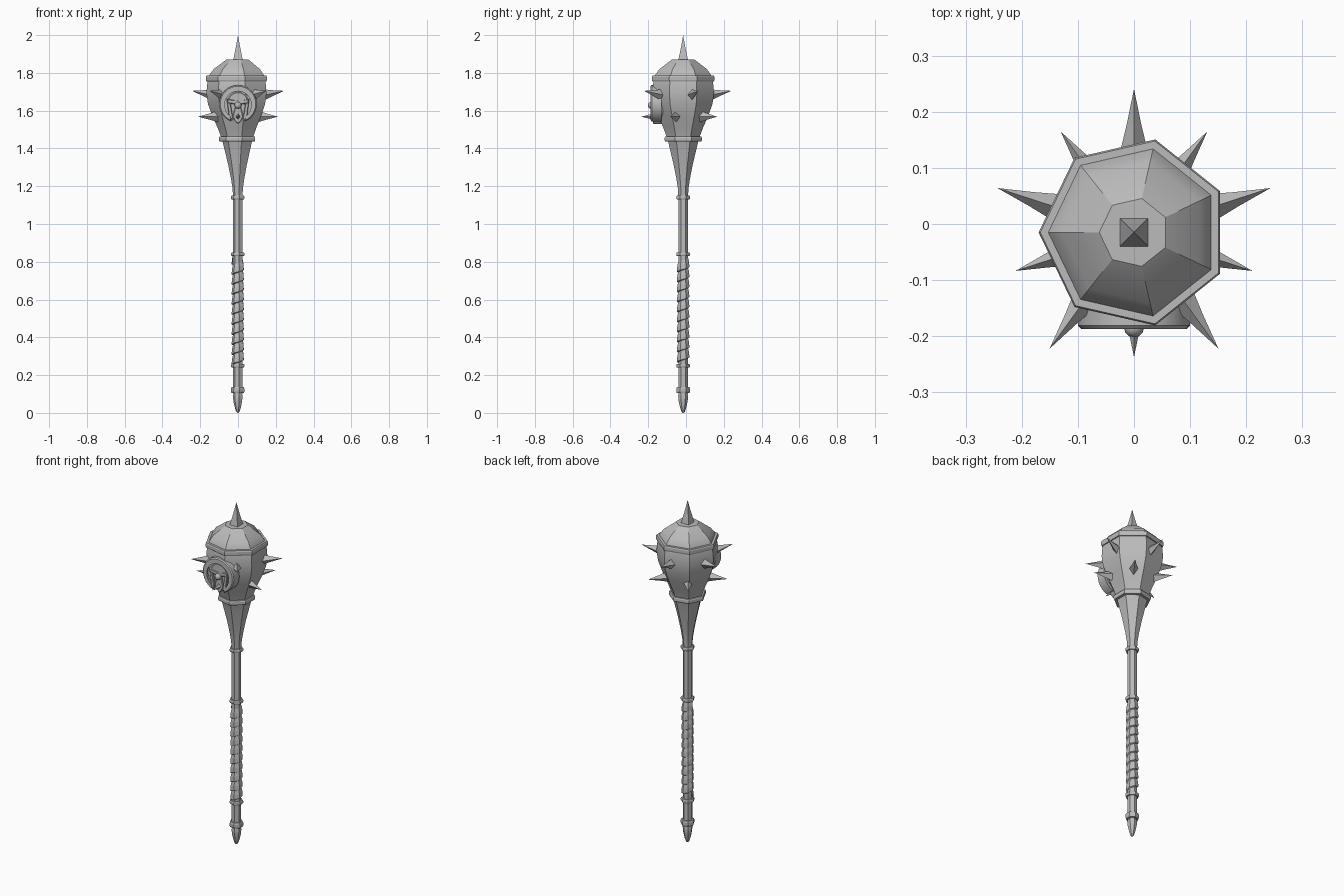
import bpy, bmesh, math
from mathutils import Vector

if "Cube" in bpy.data.objects:
    bpy.data.objects.remove(bpy.data.objects["Cube"])

CY = -0.015          # centre line of the mace in y
SIDES = 7
steel = bpy.data.materials.new("grey steel")
steel.diffuse_color = (0.5, 0.5, 0.5, 1)
steel.use_nodes = True
steel.node_tree.nodes["Principled BSDF"].inputs["Base Color"].default_value = steel.diffuse_color


def finish(name, bm, smooth=None):
    bmesh.ops.recalc_face_normals(bm, faces=bm.faces)
    me = bpy.data.meshes.new(name)
    bm.to_mesh(me)
    bm.free()
    me.materials.append(steel)
    ob = bpy.data.objects.new(name, me)
    bpy.context.collection.objects.link(ob)
    if smooth:
        bpy.ops.object.select_all(action='DESELECT')
        ob.select_set(True)
        bpy.context.view_layer.objects.active = ob
        bpy.ops.object.shade_smooth_by_angle(angle=math.radians(smooth))
    return ob


def lathe(name, profile, smooth=None):
    """Seven-sided turned part from (radius, z) pairs, capped at both ends."""
    bm = bmesh.new()
    rings = []
    for r, z in profile:
        rings.append([bm.verts.new((r * math.cos(math.pi + k * math.tau / SIDES),
                                    CY + r * math.sin(math.pi + k * math.tau / SIDES), z))
                      for k in range(SIDES)])
    for a, b in zip(rings, rings[1:]):
        for k in range(SIDES):
            n = (k + 1) % SIDES
            bm.faces.new((a[k], a[n], b[n], b[k]))
    bm.faces.new(rings[0])
    bm.faces.new(rings[-1])
    return finish(name, bm, smooth)


def collar(name, z, r, h, inner):
    lathe(name, [(inner, z - h / 2), (r - 0.003, z - h / 2), (r, z - h / 4),
                 (r, z + h / 4), (r - 0.003, z + h / 2), (inner, z + h / 2)])


def spike(name, base, tip, across, up, w, h):
    bm = bmesh.new()
    corners = [across * w, up * h, -across * w, -up * h]
    low = [bm.verts.new(base + c) for c in corners]
    mid = [bm.verts.new(base.lerp(tip, 0.5) + c * 0.46) for c in corners]
    top = bm.verts.new(tip)
    bm.faces.new(low)
    for k in range(4):
        n = (k + 1) % 4
        bm.faces.new((low[k], low[n], mid[n], mid[k]))
        bm.faces.new((mid[k], mid[n], top))
    finish(name, bm)


def plate(name, outline, front, back, bevel=0.0):
    """Flat outline in x and z, extruded along y."""
    bm = bmesh.new()
    f = [bm.verts.new((x, front, z)) for x, z in outline]
    b = [bm.verts.new((x, back, z)) for x, z in outline]
    face = bm.faces.new(f)
    bm.faces.new(b[::-1])
    for k in range(len(f)):
        n = (k + 1) % len(f)
        bm.faces.new((f[k], f[n], b[n], b[k]))
    if bevel:
        bmesh.ops.bevel(bm, geom=list(face.edges), offset=bevel, segments=1, affect='EDGES')
    finish(name, bm, 30)


def arc(cx, cz, r, a0, a1, n):
    return [(cx + r * math.cos(math.radians(a0 + (a1 - a0) * i / n)),
             cz + r * math.sin(math.radians(a0 + (a1 - a0) * i / n))) for i in range(n + 1)]


# Head with flared neck
lathe("head", [(0.026, 1.14), (0.029, 1.19), (0.037, 1.24), (0.051, 1.31), (0.068, 1.38),
               (0.085, 1.45), (0.108, 1.51), (0.137, 1.575), (0.159, 1.635), (0.167, 1.69),
               (0.164, 1.735), (0.158, 1.77), (0.151, 1.79), (0.129, 1.82), (0.062, 1.87)], 30)
collar("head_upper_band", 1.77, 0.170, 0.03, 0.15)
collar("head_lower_band", 1.45, 0.101, 0.026, 0.08)

# Shaft, collars and pommel
lathe("shaft", [(0.026, 0.10), (0.026, 1.15)])
for i, (z, h) in enumerate([(1.14, 0.02), (0.84, 0.02), (0.25, 0.02), (0.12, 0.032)]):
    collar(f"shaft_collar_{i + 1}", z, 0.037, h, 0.024)
lathe("pommel", [(0.021, 0.108), (0.027, 0.09), (0.024, 0.06), (0.016, 0.025),
                 (0.009, 0.006), (0.002, 0.0)], 30)

# Spiral grip wrap with a raised lower edge on every turn
bm = bmesh.new()
turns, pitch, z0 = 10, 0.053, 0.253
prev = None
for i in range(turns * SIDES + 1):
    a = math.pi + i * math.tau / SIDES
    z = z0 + pitch * i / SIDES
    cur = [bm.verts.new((r * math.cos(a), CY + r * math.sin(a), z + dz))
           for r, dz in ((0.027, 0.0), (0.034, 0.004), (0.032, 0.03), (0.027, pitch))]
    if prev:
        for k in range(3):
            bm.faces.new((prev[k], cur[k], cur[k + 1], prev[k + 1]))
    prev = cur
finish("grip_wrap", bm)

# Spikes: one on top, ten around the head in two alternating tiers
up = Vector((0, 0, 1))
s = math.sqrt(0.5)
spike("top_spike", Vector((0, CY, 1.865)), Vector((0, CY, 2.0)),
      Vector((s, s, 0)), Vector((-s, s, 0)), 0.037, 0.037)
for i in range(10):
    a = math.radians(90 + 36 * i)
    out = Vector((math.cos(a), math.sin(a), 0))
    side = Vector((-math.sin(a), math.cos(a), 0))
    r0, r1, za, zb = (0.13, 0.256, 1.68, 1.705) if i % 2 == 0 else (0.10, 0.222, 1.57, 1.568)
    c = Vector((0, CY, 0))
    spike(f"side_spike_{i + 1}", c + out * r0 + up * za, c + out * r1 + up * zb,
          side, up, 0.028, 0.034)

# Front medallion: backing disc and horseshoe rim
MZ = 1.635
plate("medallion_back", arc(0, MZ, 0.085, 0, 345, 23), -0.168, -0.11)
rim = arc(0, MZ, 0.100, -68, 248, 28)
for i in range(29):
    t = abs(i / 14 - 1)                       # 0 at the crown, 1 at the ends
    x, z = arc(0, MZ, 0.074 + 0.012 * t ** 3, 248, -68, 28)[i]
    rim.append((x, z))
plate("medallion_rim", rim, -0.187, -0.13, 0.006)

# Face relief inside the medallion
plate("face_crown", arc(0, 1.645, 0.055, 0, 180, 12), -0.178, -0.15, 0.005)
plate("face_brow", [(-0.06, 1.662), (0, 1.648), (0.06, 1.662), (0.056, 1.64),
                    (0, 1.63), (-0.056, 1.64)], -0.184, -0.15, 0.004)
for m, label in ((-1, "left"), (1, "right")):
    plate(f"face_cheek_{label}", [(m * 0.058, 1.645), (m * 0.04, 1.64), (m * 0.026, 1.56),
                                  (m * 0.032, 1.545), (m * 0.048, 1.57)], -0.182, -0.14, 0.003)
plate("face_muzzle", [(-0.012, 1.635), (0.012, 1.635), (0.028, 1.57), (0.018, 1.545),
                      (0, 1.53), (-0.018, 1.545), (-0.028, 1.57)], -0.176, -0.13, 0.004)
bm = bmesh.new()
bmesh.ops.create_uvsphere(bm, u_segments=12, v_segments=8, radius=0.018)
bmesh.ops.translate(bm, verts=bm.verts, vec=(0, -0.184, 1.628))
finish("face_nose", bm, 40)
